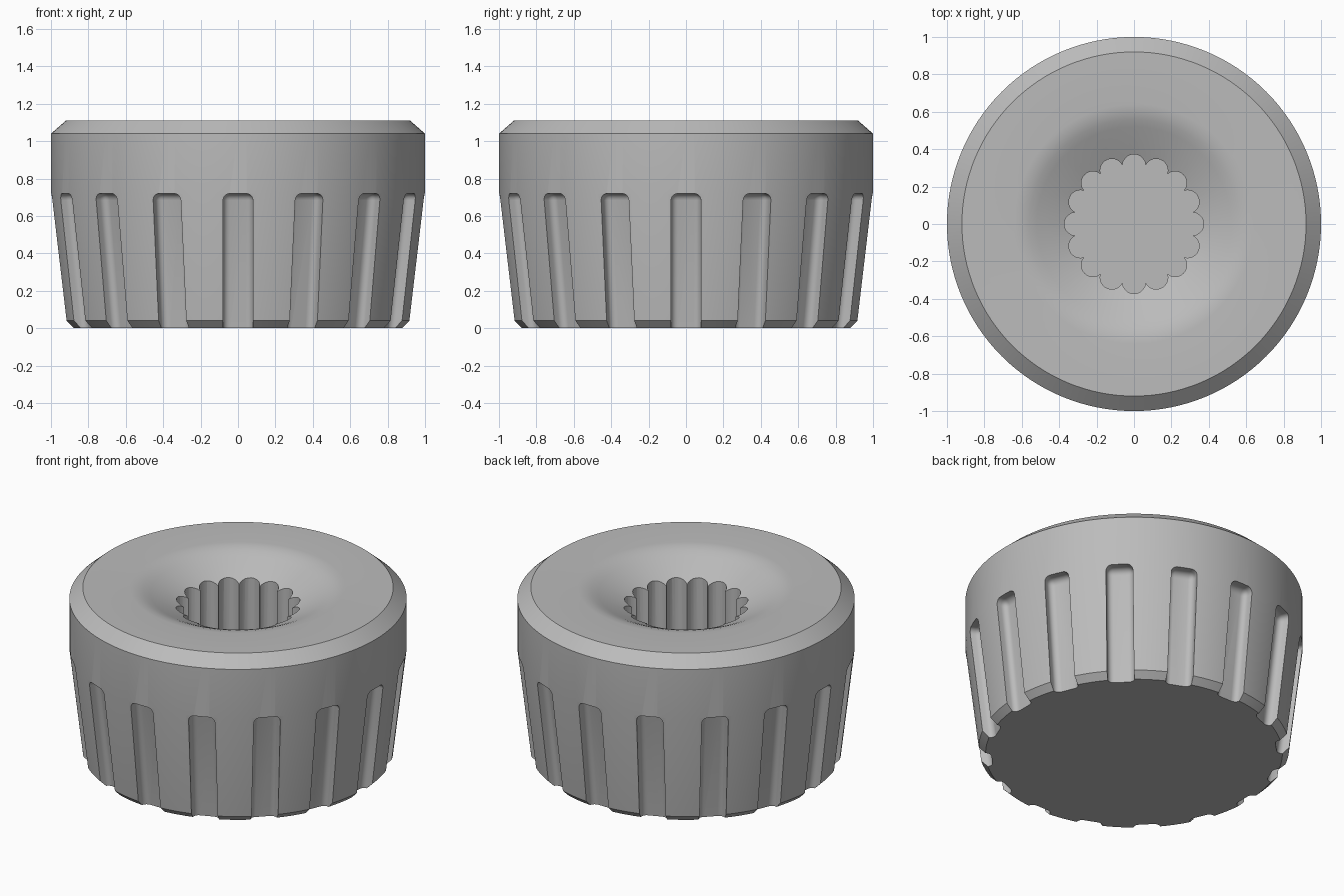
import bpy, bmesh
from math import sin, cos, pi, radians
from mathutils import Matrix, Vector

if "Cube" in bpy.data.objects:
    bpy.data.objects.remove(bpy.data.objects["Cube"], do_unlink=True)

COUNT = 16            # grooves around the skirt and lobes in the socket
STEP = 2 * pi / COUNT

grey = bpy.data.materials.new("plain_grey")
grey.use_nodes = True
grey.diffuse_color = (0.5, 0.5, 0.5, 1)
grey.node_tree.nodes["Principled BSDF"].inputs["Base Color"].default_value = (0.5, 0.5, 0.5, 1)


def make_object(name, bm):
    bmesh.ops.recalc_face_normals(bm, faces=bm.faces)
    mesh = bpy.data.meshes.new(name)
    bm.to_mesh(mesh)
    bm.free()
    mesh.materials.append(grey)
    obj = bpy.data.objects.new(name, mesh)
    bpy.context.collection.objects.link(obj)
    return obj


def cut(target, cutter):
    mod = target.modifiers.new(cutter.name, 'BOOLEAN')
    mod.operation = 'DIFFERENCE'
    mod.solver = 'EXACT'
    mod.object = cutter
    bpy.context.view_layer.objects.active = target
    bpy.ops.object.modifier_apply(modifier=mod.name)
    bpy.data.objects.remove(cutter, do_unlink=True)


# Knob body: turned profile with chamfered rims and a dished top
profile = [(0, 0), (0.88, 0), (0.92, 0.04), (1, 0.72), (1, 1.04), (0.92, 1.11),
           (0.64, 1.11), (0.6, 1.106), (0.56, 1.094), (0.52, 1.077),
           (0.37, 1.003), (0.28, 0.96), (0, 0.96)]
bm = bmesh.new()
verts = [bm.verts.new((r, 0, z)) for r, z in profile]
edges = [bm.edges.new(pair) for pair in zip(verts, verts[1:])]
bmesh.ops.spin(bm, geom=verts + edges, cent=(0, 0, 0), axis=(0, 0, 1),
               angle=2 * pi, steps=128, use_merge=True)
bmesh.ops.remove_doubles(bm, verts=bm.verts, dist=0.0005)
knob = make_object("knob_body", bm)

# Grip grooves: rounded slots that follow the taper of the skirt
bm = bmesh.new()
for i in range(COUNT):
    slot = bmesh.ops.create_cube(bm, size=1)["verts"]
    for v in slot:
        v.co = Vector((0.93 if v.co.x < 0 else 1.15, v.co.y * 0.16,
                       0.72 if v.co.z > 0 else -0.1))
    slot_edges = {e for v in slot for e in v.link_edges}
    rounded = []
    for e in slot_edges:
        mid = (e.verts[0].co + e.verts[1].co) / 2
        inner, top, side = mid.x < 1, mid.z > 0.7, abs(mid.y) > 0.07
        if (inner and (top or side) and mid.z > 0) or (top and side):
            rounded.append(e)
    faces = {f for v in slot for f in v.link_faces}
    new = bmesh.ops.bevel(bm, geom=rounded, offset=0.036, segments=5,
                          profile=0.5, affect='EDGES')
    part = {v for v in slot if v.is_valid} | set(new["verts"])
    part |= {v for f in faces if f.is_valid for v in f.verts}
    for v in part:
        v.co.x += 0.118 * (v.co.z - 0.72)
    bmesh.ops.rotate(bm, verts=list(part), cent=(0, 0, 0),
                     matrix=Matrix.Rotation(i * STEP, 3, 'Z'))
cut(knob, make_object("groove_cutter", bm))

# Lobed socket: ring of round flutes sunk into the middle
bm = bmesh.new()
ring = []
for i in range(COUNT):
    a = i * STEP
    for k in range(11):
        t = a + radians(-86 + 17.2 * k)
        ring.append(bm.verts.new((0.31 * cos(a) + 0.0625 * cos(t),
                                  0.31 * sin(a) + 0.0625 * sin(t), 0.35)))
floor = bm.faces.new(ring)
top = bmesh.ops.extrude_face_region(bm, geom=[floor])["geom"]
bmesh.ops.translate(bm, vec=(0, 0, 1),
                    verts=[g for g in top if isinstance(g, bmesh.types.BMVert)])
cut(knob, make_object("socket_cutter", bm))

# Smooth turned surfaces, crisp edges
bpy.ops.object.select_all(action='DESELECT')
knob.select_set(True)
bpy.context.view_layer.objects.active = knob
bpy.ops.object.shade_smooth_by_angle(angle=radians(30))
